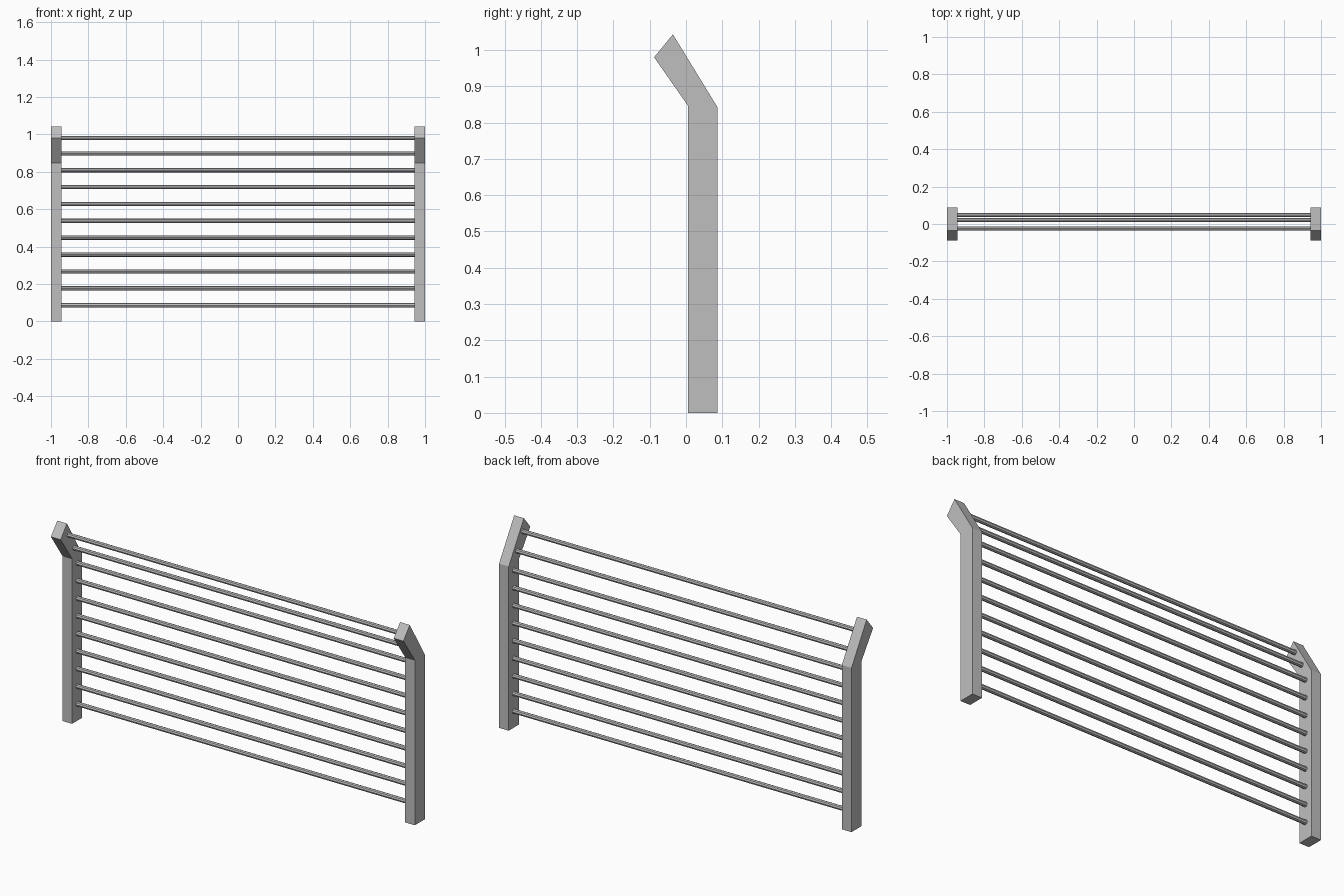
import bpy
import bmesh
from math import pi
from mathutils import Matrix

cube = bpy.data.objects.get("Cube")
if cube:
    bpy.data.objects.remove(cube, do_unlink=True)

# Single painted metal colour
grey = bpy.data.materials.new("light_grey_metal")
grey.use_nodes = True
colour = (0.52, 0.52, 0.52, 1)
grey.diffuse_color = colour
grey.node_tree.nodes["Principled BSDF"].inputs["Base Color"].default_value = colour


def add_object(name, bm):
    bmesh.ops.recalc_face_normals(bm, faces=bm.faces)
    mesh = bpy.data.meshes.new(name)
    bm.to_mesh(mesh)
    bm.free()
    mesh.materials.append(grey)
    obj = bpy.data.objects.new(name, mesh)
    bpy.context.collection.objects.link(obj)
    return obj


# Side profile of a post (y, z), bent forward at the top
POST = [(0.005, 0), (0.087, 0), (0.087, 0.842),
        (-0.036, 1.043), (-0.088, 0.98), (0.005, 0.847)]
POST_WIDTH = 0.055


def add_post(name, side):
    bm = bmesh.new()
    face = bm.faces.new([bm.verts.new((side, y, z)) for y, z in POST])
    result = bmesh.ops.extrude_face_region(bm, geom=[face])
    verts = [v for v in result["geom"] if isinstance(v, bmesh.types.BMVert)]
    bmesh.ops.translate(bm, verts=verts, vec=(-side * POST_WIDTH, 0, 0))
    return add_object(name, bm)


add_post("left_post", 1)
add_post("right_post", -1)


# Thin round bars spanning the posts
def add_bar(name, y, z, radius=0.0115, sides=8):
    bm = bmesh.new()
    place = Matrix.Translation((0, y, z)) @ Matrix.Rotation(pi / 2, 4, "Y")
    bmesh.ops.create_cone(bm, cap_ends=True, segments=sides, radius1=radius,
                          radius2=radius, depth=1.9, matrix=place)
    return add_object(name, bm)


# Nine bars on the upright part, two following the bend
for i in range(9):
    add_bar(f"bar_{i + 1}", 0.048, 0.086 + i * 0.0903)
add_bar("upper_bar", 0.021, 0.897)
add_bar("top_bar", -0.024, 0.98)
